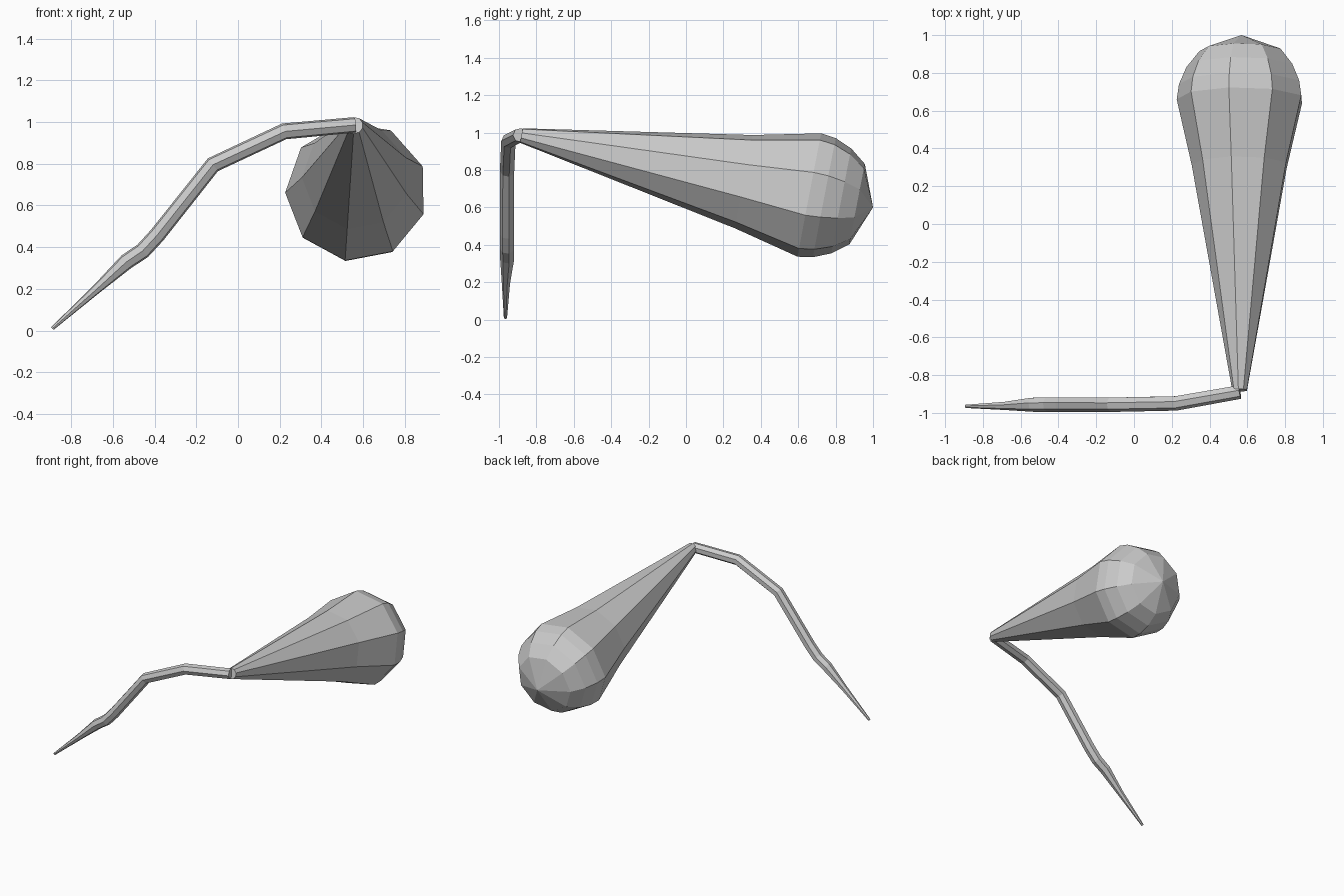
import bpy, bmesh
from math import cos, sin, tau, radians
from mathutils import Vector

if "Cube" in bpy.data.objects:
    bpy.data.objects.remove(bpy.data.objects["Cube"])


def loft(name, stations, sides, phase=0.0, tip=None, axis=None):
    """Skin rings of (x, y, z, radius); an optional tip point closes the end."""
    bm = bmesh.new()
    pts = [Vector(s[:3]) for s in stations]
    rings = []
    for i, p in enumerate(pts):
        before = (p - pts[i - 1]).normalized() if i else Vector()
        after = (pts[i + 1] - p).normalized() if i + 1 < len(pts) else Vector()
        t = axis.normalized() if axis else (before + after).normalized()
        right = t.cross(Vector((0, 0, 1))).normalized()
        up = right.cross(t)
        r = stations[i][3]
        rings.append([bm.verts.new(p + r * (cos(a) * right + sin(a) * up))
                      for a in (phase + tau * k / sides for k in range(sides))])
    for a, b in zip(rings, rings[1:]):
        for k in range(sides):
            n = (k + 1) % sides
            bm.faces.new((a[k], a[n], b[n], b[k]))
    bm.faces.new(rings[0])
    if tip:
        v = bm.verts.new(tip)
        for k in range(sides):
            bm.faces.new((rings[-1][k], rings[-1][(k + 1) % sides], v))
    else:
        bm.faces.new(rings[-1])
    bmesh.ops.recalc_face_normals(bm, faces=bm.faces)
    mesh = bpy.data.meshes.new(name)
    bm.to_mesh(mesh)
    bm.free()
    ob = bpy.data.objects.new(name, mesh)
    bpy.context.collection.objects.link(ob)
    return ob


# Tapered bulb with a faceted rounded end
loft("bulb", [
    (0.56, -0.88, 0.984, 0.04),
    (0.564, 0.31, 0.738, 0.258),
    (0.567, 0.66, 0.667, 0.341),
    (0.567, 0.74, 0.653, 0.329),
    (0.567, 0.83, 0.635, 0.29),
    (0.568, 0.915, 0.618, 0.222),
], 9, radians(21), tip=(0.57, 1.0, 0.6), axis=Vector((0.007, 1.88, -0.36)))

# Bent thin stem tapering to a point
loft("stem", [
    (-0.89, -0.965, 0.01, 0.009),
    (-0.68, -0.962, 0.197, 0.023),
    (-0.535, -0.955, 0.33, 0.039),
    (-0.457, -0.955, 0.382, 0.04),
    (-0.388, -0.955, 0.457, 0.04),
    (-0.12, -0.955, 0.795, 0.04),
    (0.222, -0.948, 0.955, 0.04),
    (0.56, -0.888, 0.986, 0.038),
], 7)
